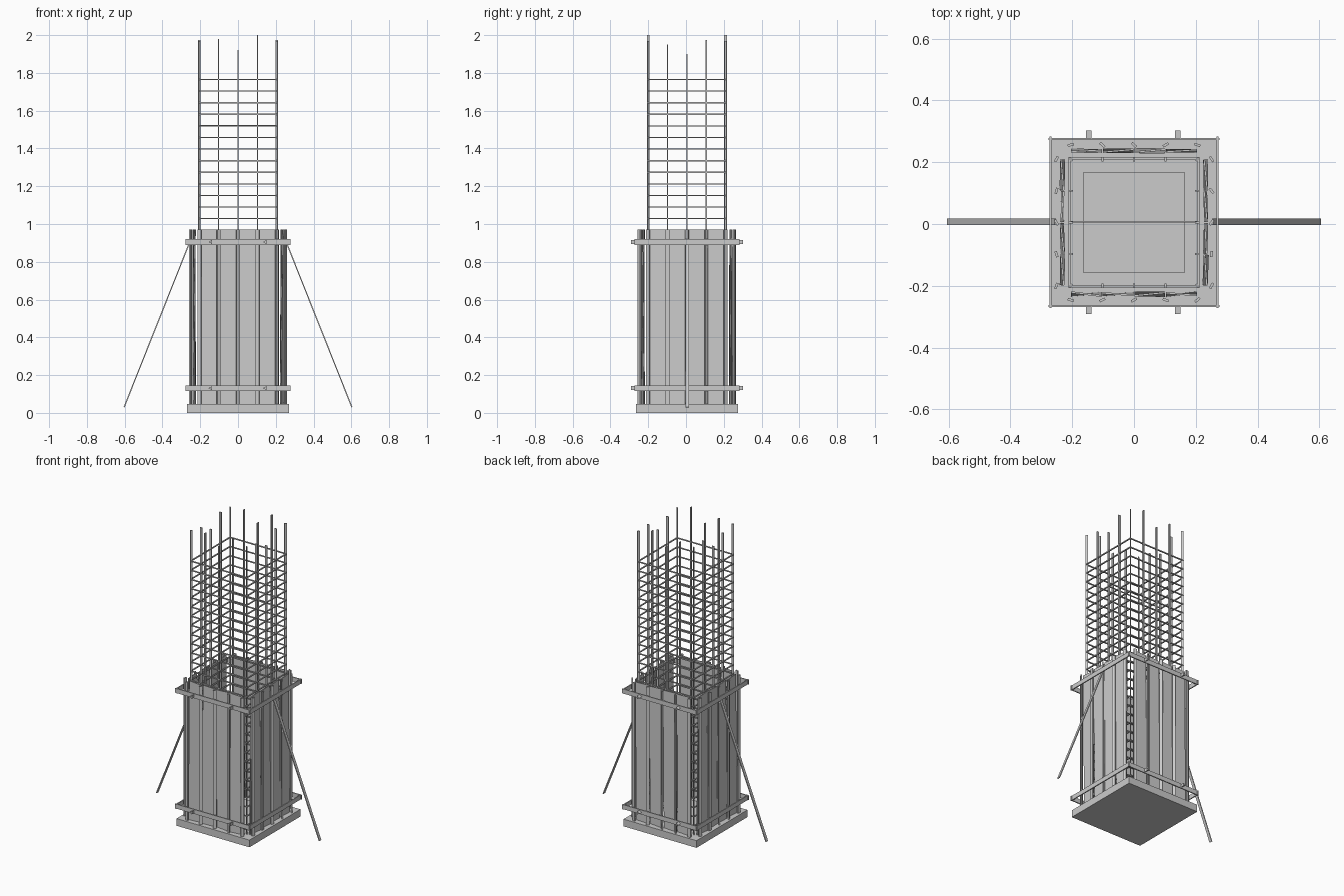
import bpy, bmesh, math, random
from mathutils import Vector, Matrix

if "Cube" in bpy.data.objects:
    bpy.data.objects.remove(bpy.data.objects["Cube"])

random.seed(4)
CY = 0.005                       # common centre of the column in y
STEPS = [-0.205, -0.1025, 0, 0.1025, 0.205]


def finish(bm, name):
    bmesh.ops.recalc_face_normals(bm, faces=bm.faces)
    me = bpy.data.meshes.new(name)
    bm.to_mesh(me)
    bm.free()
    ob = bpy.data.objects.new(name, me)
    bpy.context.collection.objects.link(ob)
    return ob


def box(bm, centre, size, rot=0.0, twist=0.0):
    """Box turned about z; twist turns its top against its bottom."""
    verts = bmesh.ops.create_cube(bm, size=1)["verts"]
    for v in verts:
        turn = rot + (twist if v.co.z > 0 else -twist)
        p = Vector((v.co.x * size[0], v.co.y * size[1], v.co.z * size[2]))
        v.co = Matrix.Rotation(turn, 3, 'Z') @ p + Vector(centre)


# Base slab and low concrete kicker
bm = bmesh.new()
box(bm, (0, CY, 0.024), (0.54, 0.54, 0.048))
finish(bm, "base_slab")
bm = bmesh.new()
box(bm, (0, CY, 0.056), (0.328, 0.328, 0.02))
finish(bm, "concrete_kicker")

# Vertical reinforcing bars, flat section pointing outward
bm = bmesh.new()
row_top = [1.97, 1.98, 1.92, 2.0, 1.97]
side_top = [0, 1.95, 1.9, 1.975, 0]
for i, x in enumerate(STEPS):
    for j, y in enumerate(STEPS):
        on_row, on_side = j in (0, 4), i in (0, 4)
        if not (on_row or on_side):
            continue
        top = row_top[i] if on_row else side_top[j]
        rot = 0.0
        if on_row and on_side:
            rot = math.atan2(y, x)
        elif on_row:
            rot = math.pi / 2
        box(bm, (x, y + CY, (top + 0.048) / 2), (0.015, 0.006, top - 0.048), rot)
finish(bm, "vertical_bars")

# Square stirrups around the bars
bm = bmesh.new()
for k in range(28):
    z = 1.765 - 0.0614 * k
    for s in (-1, 1):
        box(bm, (0, CY + s * 0.208, z), (0.424, 0.008, 0.006))
        box(bm, (s * 0.208, CY, z), (0.008, 0.408, 0.006))
finish(bm, "stirrups")

# Cross tie
bm = bmesh.new()
box(bm, (0, CY + 0.002, 1.52), (0.41, 0.005, 0.006))
finish(bm, "cross_tie")

# Formwork: twisted boards and narrow studs on the four sides
boards, studs = bmesh.new(), bmesh.new()
for side in range(4):
    a = side * math.pi / 2
    turn = Matrix.Rotation(a, 3, 'Z')
    for i in range(4):
        p = turn @ Vector((-0.154 + 0.1025 * i, -0.232, 0.51)) + Vector((0, CY, 0))
        box(boards, p, (0.1, 0.006, 0.924), a + random.uniform(-0.04, 0.04),
            random.choice((-1, 1)) * random.uniform(0.06, 0.12))
    for x in STEPS:
        p = turn @ Vector((x, -0.251, 0.51)) + Vector((0, CY, 0))
        box(studs, p, (0.02, 0.008, 0.924), a + random.uniform(-0.8, 0.8))
finish(boards, "formwork_boards")
finish(studs, "formwork_studs")

# Clamping rails, upper and lower frames
bm = bmesh.new()
for z in (0.905, 0.131):
    for s in (-1, 1):
        box(bm, (0, CY + s * 0.27, z), (0.555, 0.007, 0.03))
        box(bm, (s * 0.27, CY, z), (0.007, 0.555, 0.03))
finish(bm, "clamp_rails")

# Three-sided bolts on the front and back rails
bm = bmesh.new()
for z in (0.905, 0.131):
    for x in (-0.144, 0.144):
        for s in (-1, 1):
            m = Matrix.Translation((x, CY + s * 0.283, z)) @ Matrix.Rotation(math.pi / 2, 4, 'X') \
                @ Matrix.Rotation(math.pi / 2, 4, 'Z')
            bmesh.ops.create_cone(bm, cap_ends=True, segments=3, radius1=0.012,
                                  radius2=0.012, depth=0.028, matrix=m)
finish(bm, "rail_bolts")

# Sloping side braces
bm = bmesh.new()
for s in (-1, 1):
    top, foot = Vector((s * 0.255, CY + 0.002, 0.905)), Vector((s * 0.603, CY + 0.002, 0.03))
    d = top - foot
    m = Matrix.Translation((top + foot) / 2) @ Matrix.Rotation(math.atan2(d.x, d.z), 4, 'Y') \
        @ Matrix.Diagonal((0.006, 0.02, d.length, 1))
    bmesh.ops.create_cube(bm, size=1, matrix=m)
finish(bm, "side_braces")
